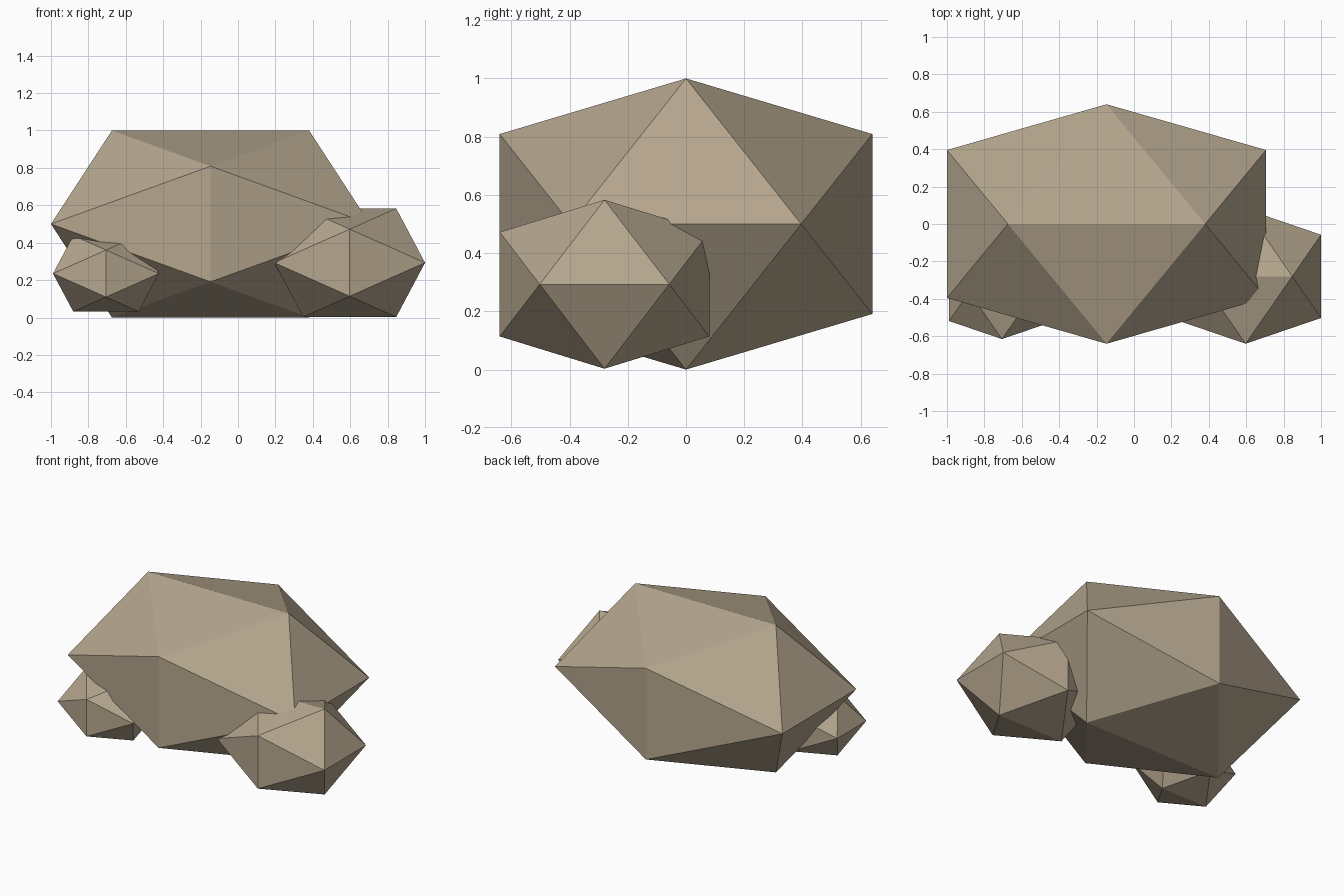
import bpy
import bmesh
from mathutils import Vector

cube = bpy.data.objects.get("Cube")
if cube:
    bpy.data.objects.remove(cube, do_unlink=True)

# Sandstone colour
COLOUR = (0.46, 0.38, 0.27, 1.0)
stone = bpy.data.materials.new("tan_stone")
stone.use_nodes = True
stone.diffuse_color = COLOUR
bsdf = stone.node_tree.nodes["Principled BSDF"]
bsdf.inputs["Base Color"].default_value = COLOUR
bsdf.inputs["Roughness"].default_value = 0.9

GOLDEN = (5 ** 0.5 - 1) / 2


def rock(name, centre, half_size):
    """Flat-shaded icosahedron, spanned by three golden rectangles."""
    bm = bmesh.new()
    for a in (-1, 1):
        for b in (-GOLDEN, GOLDEN):
            for corner in ((b, 0, a), (a, b, 0), (0, a, b)):
                bm.verts.new(Vector(corner) * Vector(half_size))
    bmesh.ops.convex_hull(bm, input=bm.verts)
    bmesh.ops.recalc_face_normals(bm, faces=bm.faces)
    mesh = bpy.data.meshes.new(name)
    bm.to_mesh(mesh)
    bm.free()
    mesh.materials.append(stone)
    obj = bpy.data.objects.new(name, mesh)
    obj.location = centre
    bpy.context.collection.objects.link(obj)
    return obj


# Main boulder with two smaller stones leaning on its front
rock("large_boulder", (-0.147, 0, 0.5), (0.853, 0.64, 0.5))
rock("medium_rock", (0.597, -0.28, 0.293), (0.403, 0.36, 0.29))
rock("small_rock", (-0.706, -0.363, 0.235), (0.283, 0.252, 0.203))
